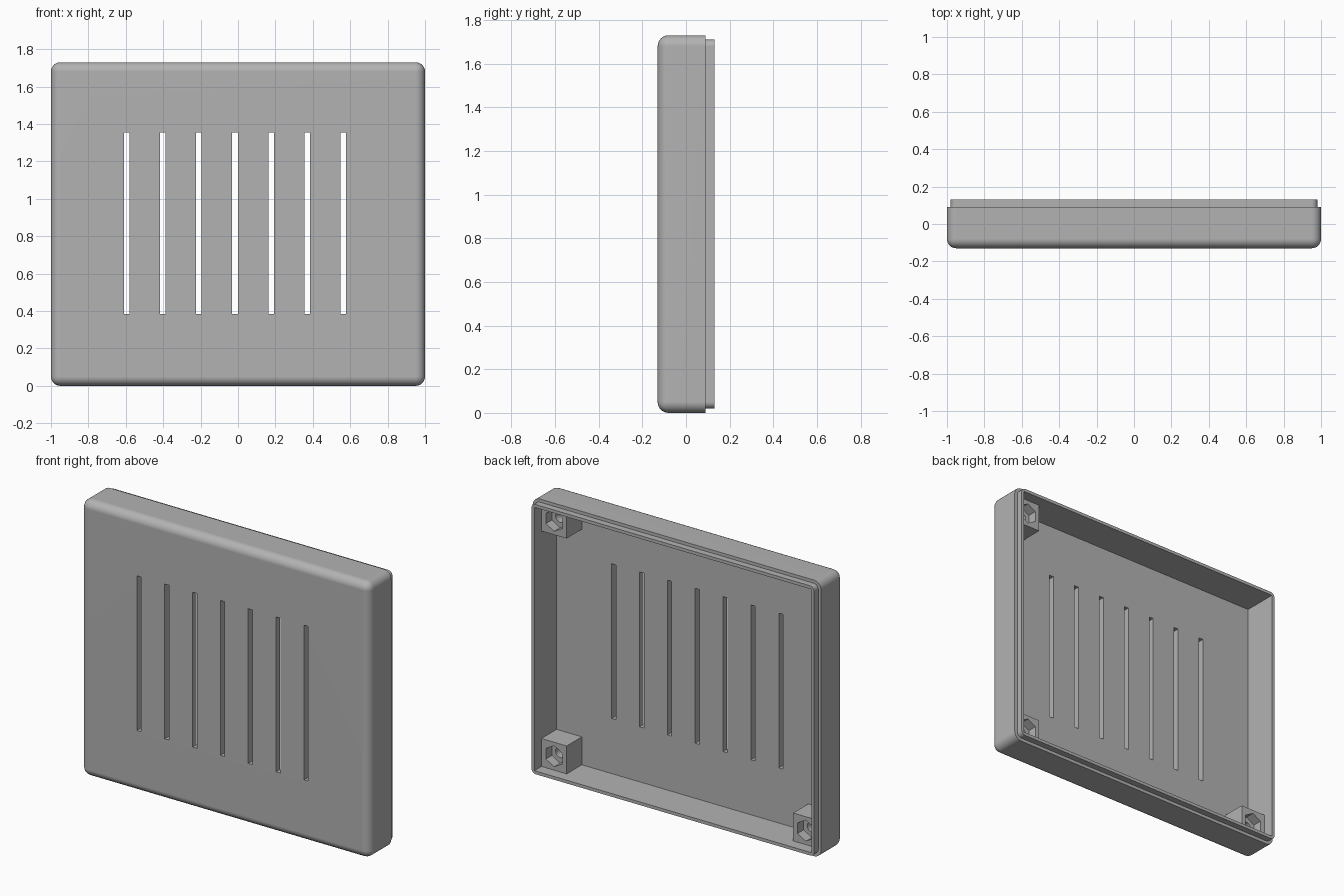
import bpy, bmesh, math
from mathutils import Matrix, Vector

if "Cube" in bpy.data.objects:
    bpy.data.objects.remove(bpy.data.objects["Cube"])

# Overall dimensions
HEIGHT, WALL, LIP = 1.73, 0.04, 0.02
FRONT, STEP, BACK = -0.13, 0.09, 0.13
FLOOR = FRONT + WALL
ROUND = 0.05

grey = bpy.data.materials.new("plain_grey")
grey.use_nodes = True
grey.diffuse_color = (0.45, 0.45, 0.45, 1)
grey.node_tree.nodes["Principled BSDF"].inputs["Base Color"].default_value = (0.45, 0.45, 0.45, 1)


def add_box(bm, x, y, z):
    """Add a box spanning three (low, high) ranges."""
    size = [b - a for a, b in (x, y, z)]
    mid = [(a + b) / 2 for a, b in (x, y, z)]
    bmesh.ops.create_cube(bm, size=1, matrix=Matrix.Translation(mid) @ Matrix.Diagonal((*size, 1)))


def add_prism(bm, x, z, y, radius, sides):
    """Add a prism along y, with a corner pointing up."""
    mat = (Matrix.Translation((x, (y[0] + y[1]) / 2, z)) @ Matrix.Rotation(math.pi / 2, 4, "X")
           @ Matrix.Rotation(math.pi / 2, 4, "Z"))
    if sides == 6:
        mat = mat @ Matrix.Rotation(bmesh_corner_turn, 4, "Z")
    bmesh.ops.create_cone(bm, cap_ends=True, segments=sides, radius1=radius, radius2=radius,
                          depth=y[1] - y[0], matrix=mat)
    if sides == 6:
        return


bmesh_corner_turn = math.pi / 2


def finish(bm, name):
    mesh = bpy.data.meshes.new(name)
    bmesh.ops.recalc_face_normals(bm, faces=bm.faces)
    bm.to_mesh(mesh)
    bm.free()
    mesh.materials.append(grey)
    obj = bpy.data.objects.new(name, mesh)
    bpy.context.collection.objects.link(obj)
    return obj


def combine(obj, tool, operation):
    """Apply a boolean and remove its tool."""
    tool.hide_render = True
    mod = obj.modifiers.new("boolean", "BOOLEAN")
    mod.operation, mod.object, mod.solver = operation, tool, "EXACT"
    graph = bpy.context.evaluated_depsgraph_get()
    mesh = bpy.data.meshes.new_from_object(obj.evaluated_get(graph))
    obj.modifiers.clear()
    obj.data = mesh
    bpy.data.objects.remove(tool)


def rounded_block(name, inset, y, radius, round_front):
    bm = bmesh.new()
    add_box(bm, (-1 + inset, 1 - inset), y, (inset, HEIGHT - inset))
    edges = []
    for e in bm.edges:
        a, b = (v.co for v in e.verts)
        along_y = abs(a.y - b.y) > 0.01
        at_front = max(a.y, b.y) < y[0] + 0.01
        if along_y or (round_front and at_front):
            edges.append(e)
    bmesh.ops.bevel(bm, geom=edges, offset=radius, segments=6, profile=0.5, affect="EDGES")
    return finish(bm, name)


# Shell with a stepped rim
shell = rounded_block("cover_shell", 0, (FRONT, STEP), ROUND, True)
rim = rounded_block("rim", LIP, (FLOOR + 0.06, BACK), ROUND - LIP, False)
combine(shell, rim, "UNION")

# Cavity
bm = bmesh.new()
add_box(bm, (-1 + WALL, 1 - WALL), (FLOOR, BACK + 0.1), (WALL, HEIGHT - WALL))
combine(shell, finish(bm, "cavity_cutter"), "DIFFERENCE")

# Ventilation slots
bm = bmesh.new()
for i in range(7):
    x = -0.595 + i * 0.193
    add_box(bm, (x - 0.015, x + 0.015), (FRONT - 0.1, FLOOR + 0.05), (0.385, 1.355))
combine(shell, finish(bm, "slot_cutter"), "DIFFERENCE")

# Three corner posts with nut pockets and screw holes
POST, POST_TOP, EMBED = 0.175, 0.06, 0.01
posts = []
for name, sx, top in (("lower_left_post", 1, False), ("upper_left_post", 1, True),
                      ("lower_right_post", -1, False)):
    near, far = 1 - WALL - POST, 1 - WALL
    x = sorted((sx * near, sx * (far + EMBED)))
    z = (HEIGHT - WALL - POST, HEIGHT - WALL + EMBED) if top else (WALL - EMBED, WALL + POST)
    cx = sx * (near + far) / 2
    cz = HEIGHT - WALL - POST / 2 if top else WALL + POST / 2
    bm = bmesh.new()
    add_box(bm, x, (FLOOR - EMBED, POST_TOP), z)
    post = finish(bm, name)
    for radius, depth, sides in ((0.066, 0.06, 6), (0.032, 0.145, 24)):
        bm = bmesh.new()
        add_prism(bm, cx, cz, (POST_TOP - depth, POST_TOP + 0.05), radius, sides)
        combine(post, finish(bm, "pocket_cutter"), "DIFFERENCE")
    posts.append(post)

# Smooth the rounded edges, keep the rest crisp
bpy.ops.object.select_all(action="DESELECT")
for obj in [shell] + posts:
    obj.select_set(True)
bpy.context.view_layer.objects.active = shell
bpy.ops.object.shade_smooth_by_angle(angle=math.radians(30))
weighted = shell.modifiers.new("weighted_normals", "WEIGHTED_NORMAL")
weighted.keep_sharp = True
